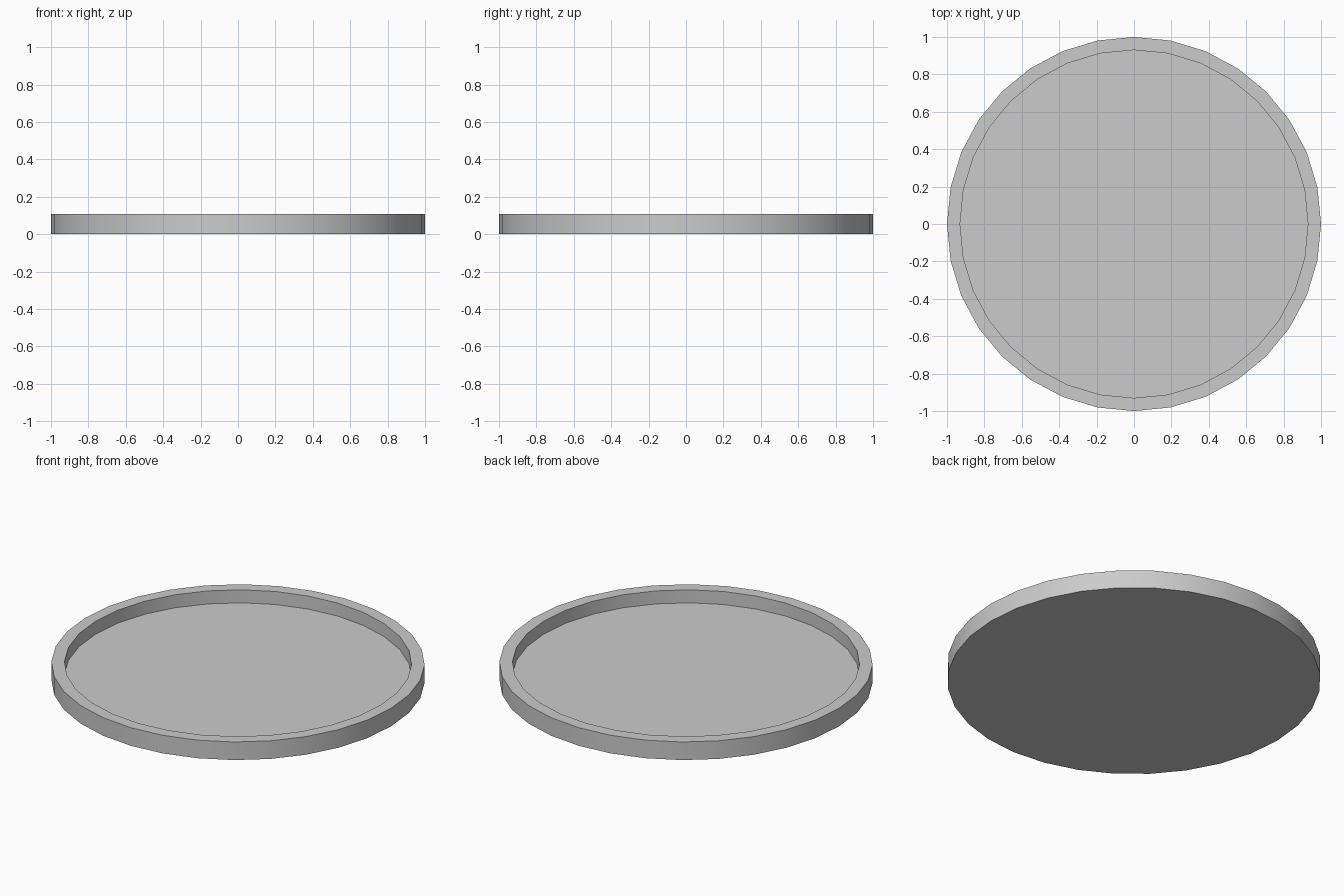
import bpy, bmesh
from math import cos, sin, tau, radians

if "Cube" in bpy.data.objects:
    bpy.data.objects.remove(bpy.data.objects["Cube"])

SIDES = 32
# Lathe profile (radius, z): underside, outer wall, rim, inner wall, floor
PROFILE = [(1.0, 0.0), (1.0, 0.107), (0.93, 0.107), (0.93, 0.03)]

bm = bmesh.new()
rings = [[bm.verts.new((r * cos(tau * i / SIDES), r * sin(tau * i / SIDES), z))
          for i in range(SIDES)] for r, z in PROFILE]

# Walls and flat rim
for low, high in zip(rings, rings[1:]):
    for i in range(SIDES):
        j = (i + 1) % SIDES
        bm.faces.new((low[i], low[j], high[j], high[i]))

# Flat underside and recessed floor
bm.faces.new(list(reversed(rings[0])))
bm.faces.new(rings[-1])
bmesh.ops.recalc_face_normals(bm, faces=bm.faces)

mesh = bpy.data.meshes.new("round_tray")
bm.to_mesh(mesh)
bm.free()
tray = bpy.data.objects.new("round_tray", mesh)
bpy.context.collection.objects.link(tray)

# Smooth round walls, crisp rim edges
bpy.context.view_layer.objects.active = tray
tray.select_set(True)
bpy.ops.object.shade_smooth_by_angle(angle=radians(30))
